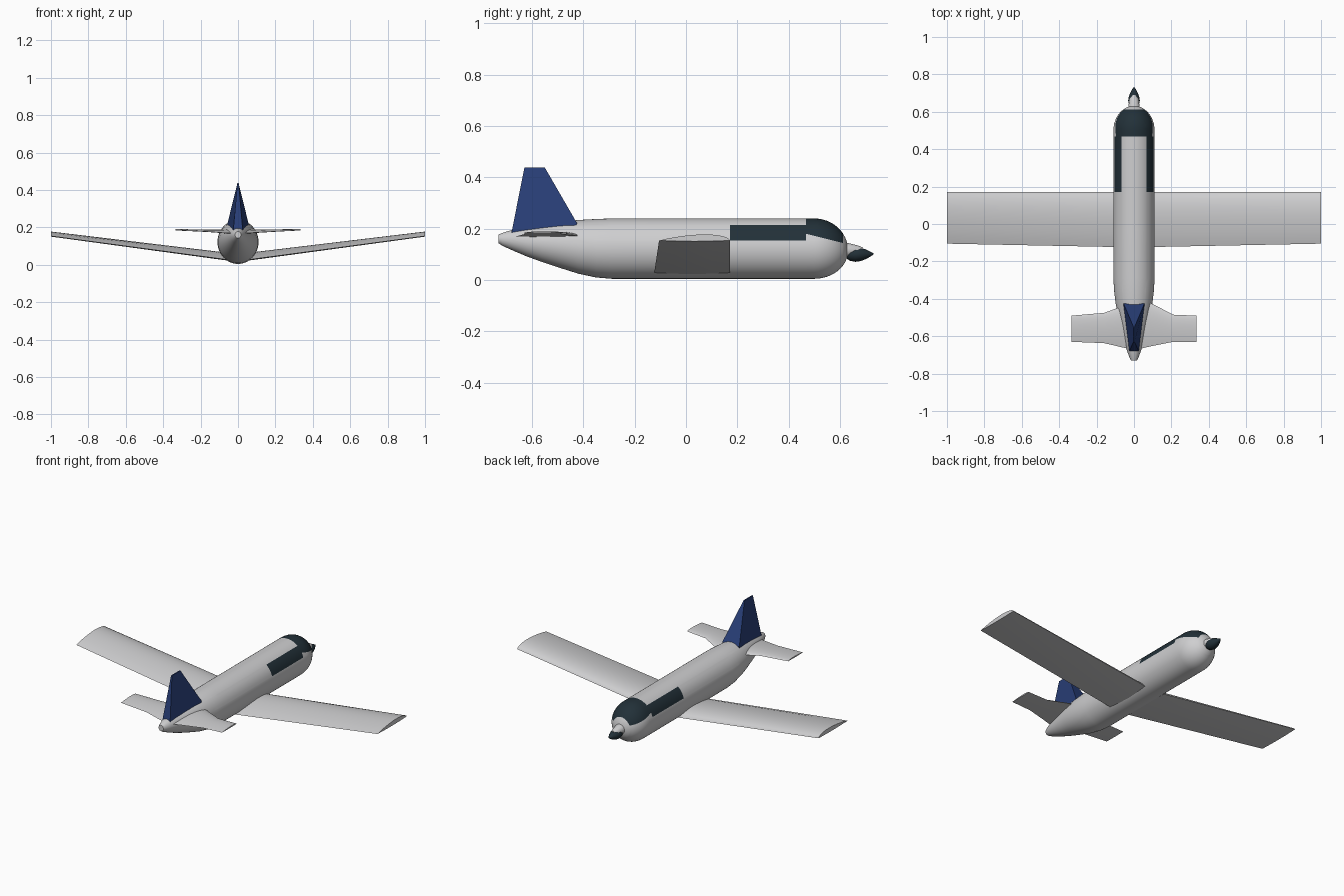
import bpy, bmesh, math
from mathutils import Vector

if "Cube" in bpy.data.objects:
    bpy.data.objects.remove(bpy.data.objects["Cube"])


def material(name, rgb):
    m = bpy.data.materials.new(name)
    m.use_nodes = True
    m.diffuse_color = (*rgb, 1)
    m.node_tree.nodes["Principled BSDF"].inputs["Base Color"].default_value = (*rgb, 1)
    return m


GREY = material("light grey paint", (0.62, 0.62, 0.63))
GLASS = material("dark glass", (0.016, 0.03, 0.04))
BLUE = material("navy blue", (0.022, 0.05, 0.19))


def loft(rings):
    """Skin a list of equal-length closed rings and cap both ends."""
    bm = bmesh.new()
    rows = [[bm.verts.new(p) for p in ring] for ring in rings]
    n = len(rows[0])
    for a, b in zip(rows, rows[1:]):
        for i in range(n):
            j = (i + 1) % n
            bm.faces.new((a[i], a[j], b[j], b[i]))
    bm.faces.new(rows[0])
    bm.faces.new(rows[-1])
    bmesh.ops.recalc_face_normals(bm, faces=bm.faces)
    return bm


def finish(bm, name, mats, angle=None):
    me = bpy.data.meshes.new(name)
    bm.to_mesh(me)
    bm.free()
    for m in mats:
        me.materials.append(m)
    ob = bpy.data.objects.new(name, me)
    bpy.context.collection.objects.link(ob)
    if angle:
        bpy.ops.object.select_all(action='DESELECT')
        ob.select_set(True)
        bpy.context.view_layer.objects.active = ob
        bpy.ops.object.shade_smooth_by_angle(angle=math.radians(angle))
    return ob


def oval(y, half_w, bottom, top, n=48):
    c, h = (top + bottom) / 2, (top - bottom) / 2
    return [(half_w * math.cos(t), y, c + h * math.sin(t))
            for t in (2 * math.pi * i / n for i in range(n))]


# Fuselage: tapered tail, straight tube, domed nose
stations = [(-.73, .016, .143, .178), (-.715, .024, .133, .184), (-.67, .04, .113, .198),
            (-.62, .054, .092, .207), (-.56, .069, .07, .217), (-.49, .086, .047, .227),
            (-.42, .099, .025, .234), (-.35, .107, .01, .238), (-.29, .11, .005, .24),
            (0, .11, .005, .24), (.5, .11, .005, .24)]
rings = [oval(*s) for s in stations]
for i in range(1, 13):
    a = math.pi / 2 * i / 12.3
    k = math.cos(a)
    rings.append(oval(.5 + .132 * math.sin(a), .11 * k, .115 - .11 * k, .115 + .125 * k))
bm = loft(rings)

# Cut clean window outlines into the skin
SLOPE = Vector((0, .25, 1)).normalized()
SLOPE_AT = Vector((0, .47, .18))
cuts = [((0, .172, 0), (0, 1, 0)), ((0, .468, 0), (0, 1, 0)), ((0, .612, 0), (0, 1, 0)),
        ((0, 0, .155), (0, 0, 1)), ((0, 0, .215), (0, 0, 1)), (SLOPE_AT, SLOPE)]
for co, no in cuts:
    bmesh.ops.bisect_plane(bm, geom=bm.verts[:] + bm.edges[:] + bm.faces[:],
                           plane_co=co, plane_no=no, dist=1e-5)
for f in bm.faces:
    c = f.calc_center_median()
    side_window = .172 < c.y < .468 and .155 < c.z < .215
    windshield = .468 < c.y < .612 and (c - SLOPE_AT).dot(SLOPE) > 0
    f.material_index = int(side_window or windshield)
finish(bm, "fuselage", [GREY, GLASS], 40)


# Lifting surfaces: flat-bottomed section between leading and trailing edges
def section(x, lead, trail, z, thick, n=12):
    chord = lead - trail
    top = [(x, lead - chord * (i / n) ** 1.5, z + thick * math.sin(math.pi * (i / n)) ** .8)
           for i in range(n + 1)]
    low = [(x, trail + chord * i / 4, z - thick * .12 * math.sin(math.pi * i / 4))
           for i in range(1, 4)]
    return top + low


wing = [section(x, .172, -.125 + .02 * abs(x), .02 + .134 * abs(x), .038 - .014 * abs(x))
        for x in (-1, 0, 1)]
finish(loft(wing), "wing", [GREY], 35)

tail = [section(x, lead, trail, z, t) for x, lead, trail, z, t in (
    (-.335, -.49, -.63, .185, .007), (-.16, -.475, -.637, .177, .011),
    (-.09, -.45, -.653, .172, .016), (0, -.42, -.675, .167, .022),
    (.085, -.42, -.655, .172, .016), (.21, -.485, -.63, .179, .011),
    (.335, -.49, -.63, .185, .007))]
finish(loft(tail), "tailplane", [GREY], 35)

# Fin: wedge, wide at its leading base and thin at the tip
base = [(-.058, -.43, .2), (.058, -.43, .2), (.025, -.68, .185), (-.025, -.68, .185)]
foot = [(-.056, -.425, .222), (.056, -.425, .222), (.024, -.677, .2), (-.024, -.677, .2)]
tip = [(-.003, -.55, .438), (.003, -.55, .438), (.003, -.63, .438), (-.003, -.63, .438)]
finish(loft([base, foot, tip]), "fin", [BLUE])

# Nose: pale fairing over a dark pointed spinner
fairing = [oval(y, w, lo, hi, 24) for y, w, lo, hi in (
    (.58, .04, .08, .148), (.625, .031, .085, .146), (.67, .023, .095, .135),
    (.69, .008, .108, .127))]
finish(loft(fairing), "nose_fairing", [GREY], 40)
spinner = [oval(y, r, .102 - r, .102 + r * .85, 24) for y, r in (
    (.628, .02), (.64, .027), (.66, .031), (.68, .028), (.7, .021), (.718, .011), (.73, .003))]
finish(loft(spinner), "spinner", [GLASS], 40)
